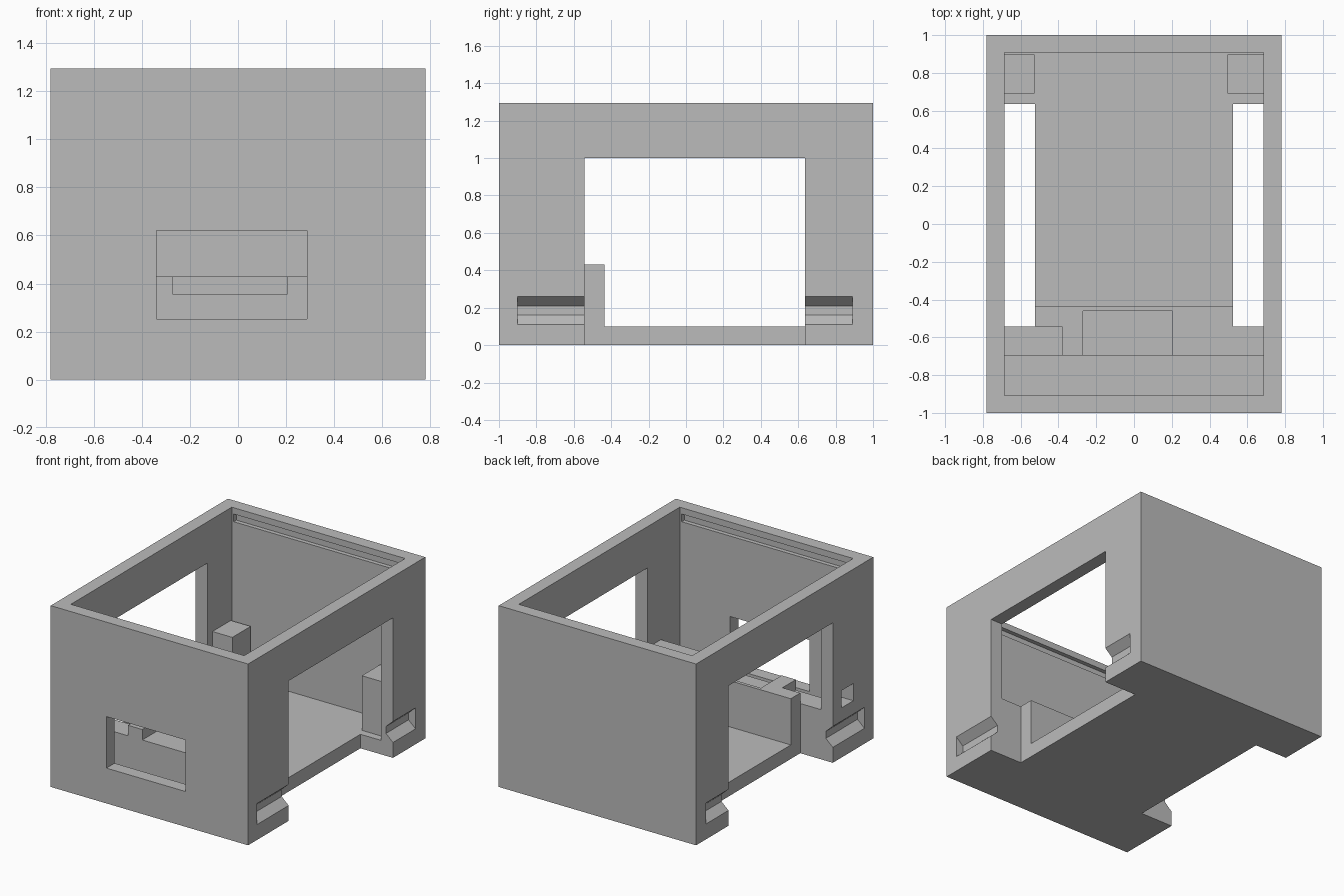
import bpy
import bmesh
from mathutils import Vector

default = bpy.data.objects.get("Cube")
if default:
    bpy.data.objects.remove(default, do_unlink=True)

# Single grey plastic
grey = bpy.data.materials.new("grey plastic")
grey.use_nodes = True
colour = (0.5, 0.5, 0.5, 1)
grey.diffuse_color = colour
grey.node_tree.nodes["Principled BSDF"].inputs["Base Color"].default_value = colour


def prism(name, points, direction):
    """Extrude a flat outline along a direction into a closed solid."""
    bm = bmesh.new()
    face = bm.faces.new([bm.verts.new(p) for p in points])
    result = bmesh.ops.extrude_face_region(bm, geom=[face])
    verts = [g for g in result["geom"] if isinstance(g, bmesh.types.BMVert)]
    bmesh.ops.translate(bm, verts=verts, vec=Vector(direction))
    bmesh.ops.recalc_face_normals(bm, faces=bm.faces)
    mesh = bpy.data.meshes.new(name)
    bm.to_mesh(mesh)
    bm.free()
    mesh.materials.append(grey)
    obj = bpy.data.objects.new(name, mesh)
    bpy.context.scene.collection.objects.link(obj)
    return obj


def box(name, x, y, z):
    outline = [(x[0], y[0], z[0]), (x[1], y[0], z[0]),
               (x[1], y[1], z[0]), (x[0], y[1], z[0])]
    return prism(name, outline, (0, 0, z[1] - z[0]))


def cut(target, cutter):
    """Subtract the cutter from the target and discard the cutter."""
    cutter.hide_render = True
    mod = target.modifiers.new("cut", 'BOOLEAN')
    mod.operation = 'DIFFERENCE'
    mod.solver = 'EXACT'
    mod.object = cutter
    bpy.context.view_layer.objects.active = target
    bpy.ops.object.modifier_apply(modifier=mod.name)
    bpy.data.objects.remove(cutter, do_unlink=True)


def span(side, near, far):
    """Ordered x or y range mirrored to the given side."""
    return sorted((side * near, side * far))


W, L, H = 0.78, 1.0, 1.295       # outer half width, half length, height
IW, IL = 0.685, 0.908            # inner half width and half length
FLOOR, FLOOR_W = 0.1, 0.523      # floor thickness, floor half width in windows
FRONT, BACK = -0.543, 0.635      # window ends
LEDGE_TOP, RECESS = 0.43, 0.355

# Open-topped case
case = box("case", (-W, W), (-L, L), (0, H))
cut(case, box("cavity", (-IW, IW), (-IL, IL), (FLOOR, H + 1)))

for side in (-1, 1):
    # Side window, running down through the edge of the floor
    cut(case, box("window", span(side, FLOOR_W, W + 1), (FRONT, BACK), (-1, 1.0)))
    # Bevelled finger grooves low on the outside of the legs
    for start, end in ((-0.9, FRONT + 0.05), (BACK - 0.05, 0.89)):
        profile = [(0.84, 0.05), (0.72, 0.16), (0.72, 0.21), (0.84, 0.32)]
        profile = [(0.84, 0.11), (W, 0.11), (0.725, 0.16),
                   (0.725, 0.21), (W, 0.26), (0.84, 0.26)]
        cut(case, prism("groove", [(side * x, start, z) for x, z in profile],
                        (0, end - start, 0)))
    # Lid slots inside the front and back walls
    cut(case, box("lid_slot", (-0.67, 0.67), span(side, IL - 0.05, IL + 0.03),
                  (1.195, 1.25)))

# Opening in the front wall and cable hole in the right wall
cut(case, box("front_opening", (-0.34, 0.287), (-L - 1, -0.8), (0.252, 0.62)))
cut(case, box("cable_hole", (-W - 1, -0.6), (-0.775, -0.64), (RECESS, 0.478)))

# Stepped ledge behind the front opening
y0, y1 = -0.695, -0.436
plan = [(-IW, y0), (IW, y0), (IW, FRONT), (FLOOR_W, FRONT),
        (FLOOR_W, y1), (-FLOOR_W, y1), (-FLOOR_W, FRONT), (-IW, FRONT)]
ledge = prism("ledge", [(x, y, FLOOR) for x, y in plan], (0, 0, LEDGE_TOP - FLOOR))
cut(ledge, box("tray_recess", (-0.27, 0.203), (y0 - 1, -0.46), (RECESS, 1)))
cut(ledge, box("cable_recess", (-1, -0.382), (y0 - 1, FRONT), (RECESS, 1)))

# Support posts in the back corners
for name, x in (("right_post", (-IW, -0.528)), ("left_post", (0.495, IW))):
    box(name, x, (0.69, 0.897), (FLOOR, 0.49))
